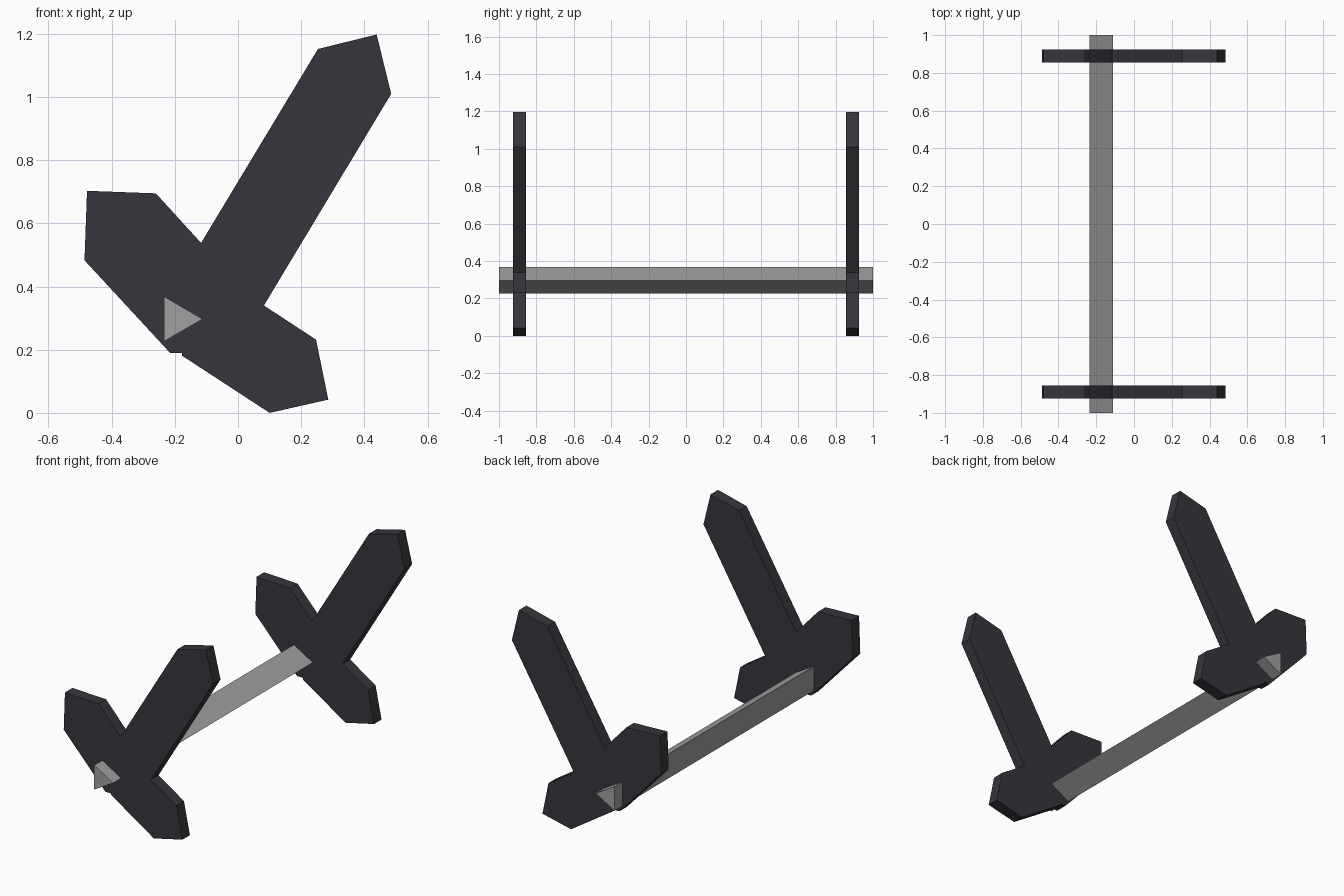
import bpy
import bmesh

if "Cube" in bpy.data.objects:
    bpy.data.objects.remove(bpy.data.objects["Cube"])


def material(name, rgb):
    m = bpy.data.materials.new(name)
    m.diffuse_color = (*rgb, 1.0)
    m.use_nodes = True
    m.node_tree.nodes["Principled BSDF"].inputs["Base Color"].default_value = m.diffuse_color
    return m


def prism(name, profile, y0, y1, mat):
    """Extrude an x/z profile along y."""
    bm = bmesh.new()
    face = bm.faces.new([bm.verts.new((x, y0, z)) for x, z in profile])
    ext = bmesh.ops.extrude_face_region(bm, geom=[face])
    verts = [v for v in ext["geom"] if isinstance(v, bmesh.types.BMVert)]
    bmesh.ops.translate(bm, verts=verts, vec=(0, y1 - y0, 0))
    bmesh.ops.recalc_face_normals(bm, faces=bm.faces)
    mesh = bpy.data.meshes.new(name)
    bm.to_mesh(mesh)
    bm.free()
    mesh.materials.append(mat)
    obj = bpy.data.objects.new(name, mesh)
    bpy.context.collection.objects.link(obj)
    return obj


dark = material("dark charcoal", (0.039, 0.036, 0.045))
grey = material("mid grey", (0.35, 0.35, 0.35))

# Three-armed side plate: long arm, lower arm, hub, left arm
plate = [
    (-0.117, 0.538), (0.253, 1.152), (0.439, 1.198), (0.485, 1.01), (0.082, 0.34),
    (0.247, 0.232), (0.286, 0.042), (0.10, 0.0),
    (-0.177, 0.181), (-0.177, 0.19), (-0.215, 0.19),
    (-0.486, 0.483), (-0.478, 0.703), (-0.26, 0.695),
]
for name, y in (("front_plate", -0.89), ("back_plate", 0.89)):
    prism(name, plate, y - 0.035, y + 0.035, dark)

# Triangular rod running through both plates
prism("cross_rod", [(-0.235, 0.226), (-0.112, 0.297), (-0.235, 0.369)], -1.0, 1.0, grey)
